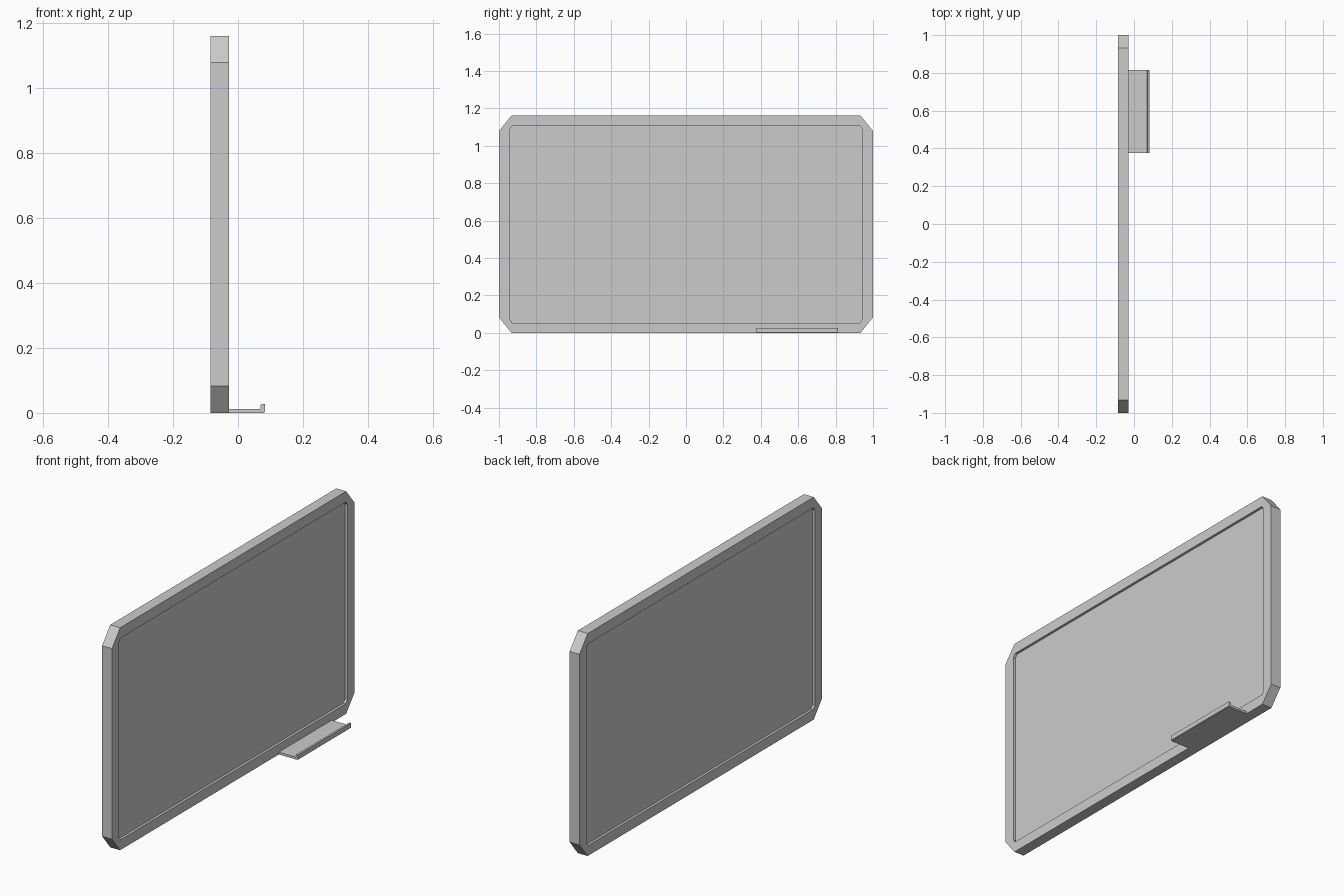
import bpy, bmesh

if "Cube" in bpy.data.objects:
    bpy.data.objects.remove(bpy.data.objects["Cube"])

X0, X1 = -0.085, -0.028      # frame back / front
HEIGHT = 1.165


def add_object(name, bm):
    bmesh.ops.recalc_face_normals(bm, faces=bm.faces)
    me = bpy.data.meshes.new(name)
    bm.to_mesh(me)
    bm.free()
    ob = bpy.data.objects.new(name, me)
    bpy.context.collection.objects.link(ob)
    return ob


def octagon(half_y, z0, z1, cy, cz):
    """Rectangle with cut corners, as (y, z) points."""
    h = half_y
    return [(-h + cy, z0), (h - cy, z0), (h, z0 + cz), (h, z1 - cz),
            (h - cy, z1), (-h + cy, z1), (-h, z1 - cz), (-h, z0 + cz)]


def prism(name, points, vec):
    """Extrude a closed 3D outline along vec."""
    bm = bmesh.new()
    face = bm.faces.new([bm.verts.new(p) for p in points])
    ext = bmesh.ops.extrude_face_region(bm, geom=[face], use_keep_orig=True)
    bmesh.ops.translate(bm, vec=vec,
                        verts=[g for g in ext["geom"] if isinstance(g, bmesh.types.BMVert)])
    return add_object(name, bm)


# Frame: four matching octagonal loops joined into a closed ring
outer = octagon(1.0, 0.003, HEIGHT, 0.067, 0.083)
inner = octagon(0.942, 0.057, 1.11, 0.013, 0.017)
bm = bmesh.new()
loops = [[bm.verts.new((x, y, z)) for y, z in shape]
         for x, shape in ((X0, outer), (X1, outer), (X1, inner), (X0, inner))]
for i in range(4):
    a, b = loops[i], loops[(i + 1) % 4]
    for j in range(8):
        k = (j + 1) % 8
        bm.faces.new((a[j], a[k], b[k], b[j]))
add_object("board_frame", bm)

# Writing panel, recessed on both sides
RECESS = 0.013
prism("writing_panel", [(X0 + RECESS, y, z) for y, z in inner],
      (X1 - X0 - 2 * RECESS, 0, 0))

# Pen tray with an upturned lip
tray = [(X1, 0.003), (0.08, 0.003), (0.083, 0.006), (0.083, 0.030),
        (0.073, 0.030), (0.070, 0.027), (0.070, 0.015), (X1, 0.015)]
prism("pen_tray", [(x, 0.377, z) for x, z in tray], (0, 0.437, 0))

# Rest the model exactly on the ground
for ob in bpy.context.collection.objects:
    for v in ob.data.vertices:
        v.co.z -= 0.003
